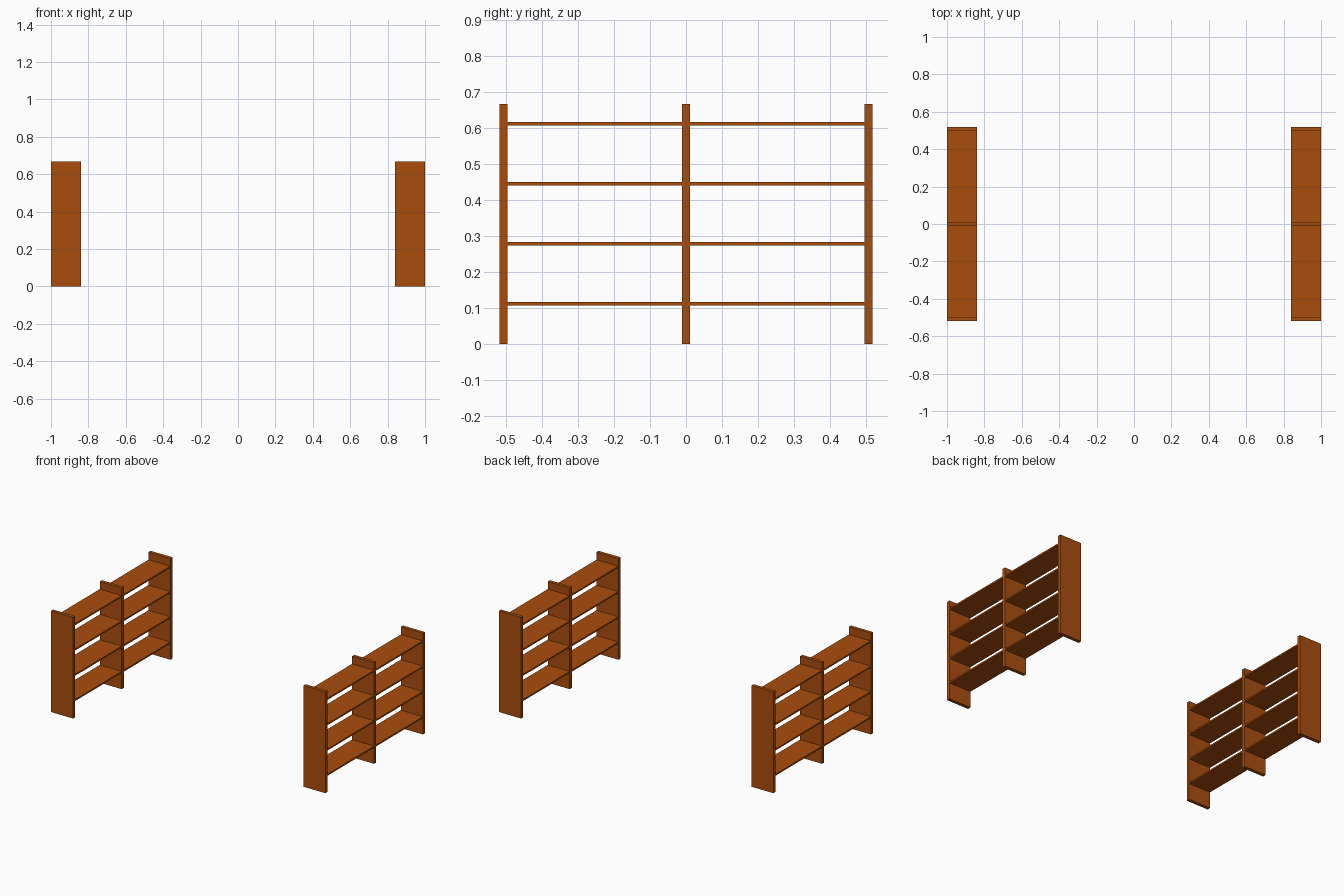
import bpy

if "Cube" in bpy.data.objects:
    bpy.data.objects.remove(bpy.data.objects["Cube"])

wood = bpy.data.materials.new("warm brown wood")
wood.diffuse_color = (0.40, 0.075, 0.004, 1.0)
wood.use_nodes = True
wood.node_tree.nodes["Principled BSDF"].inputs["Base Color"].default_value = wood.diffuse_color

DEPTH, HEIGHT = 0.16, 0.667
HALF_Y, BOARD, SHELF = 0.518, 0.022, 0.010


def box(name, x, y, z, sx, sy, sz):
    bpy.ops.mesh.primitive_cube_add(size=1, location=(x, y, z))
    ob = bpy.context.object
    ob.name = name
    for v in ob.data.vertices:
        v.co.x *= sx
        v.co.y *= sy
        v.co.z *= sz
    ob.data.materials.append(wood)


# Two identical open bookcases facing each other
for side, x in (("left", -0.92), ("right", 0.92)):
    # Upright boards: two ends and a middle divider
    end = HALF_Y - BOARD / 2
    for part, y in (("front_upright", -end), ("middle_upright", 0), ("back_upright", end)):
        box(f"{side}_{part}", x, y, HEIGHT / 2, DEPTH, BOARD, HEIGHT)
    # Four shelves in each bay, fitted between the uprights
    length = end - BOARD
    for bay, y in (("front", -end / 2), ("back", end / 2)):
        for i in range(4):
            z = 0.112 + i * 0.1665
            box(f"{side}_{bay}_shelf_{i + 1}", x, y, z, DEPTH, length, SHELF)
